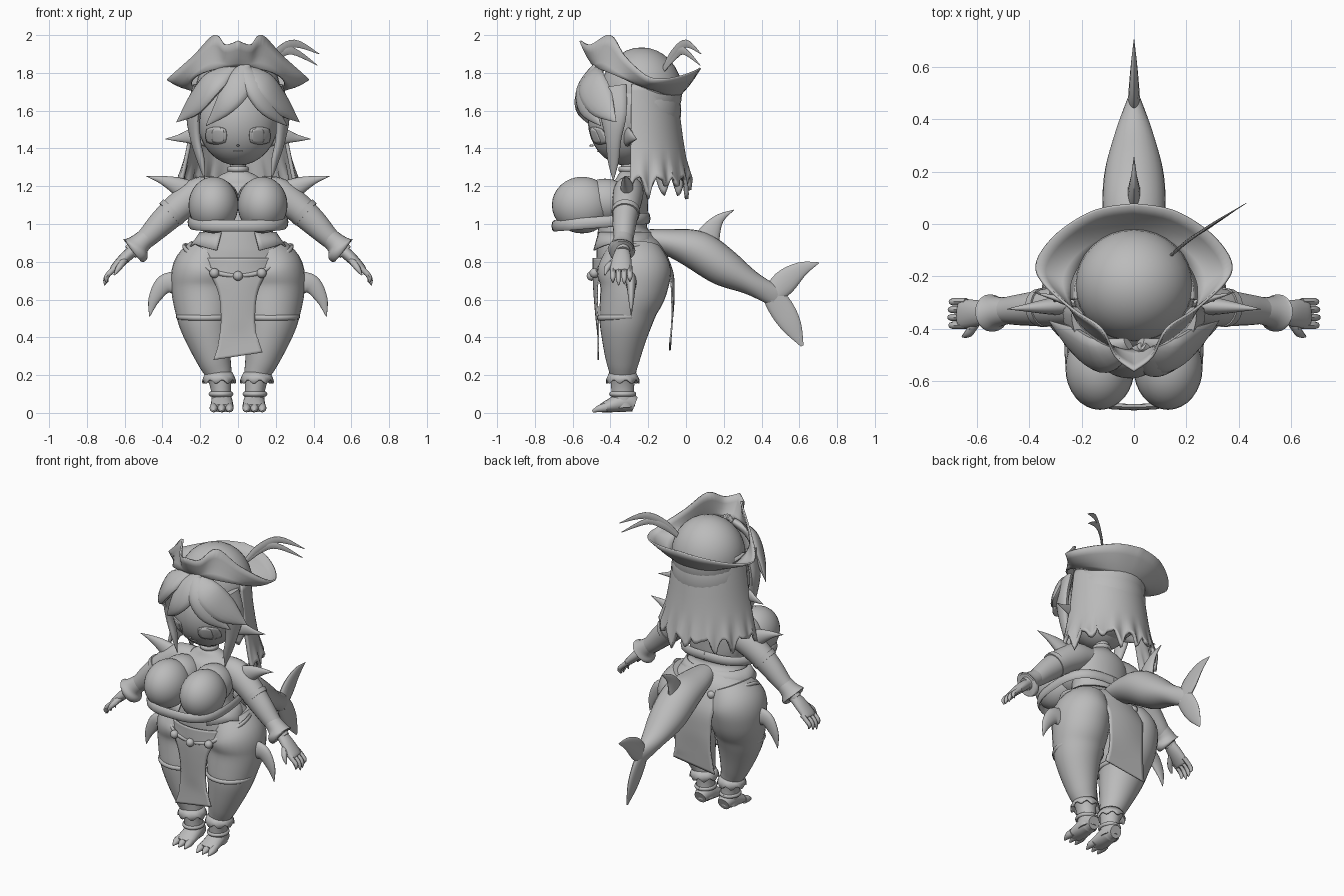
import bpy, bmesh, math
from mathutils import Vector as V

grey = bpy.data.materials.new("plain_grey")
grey.diffuse_color = (0.5, 0.5, 0.5, 1)


def finish(name, bm, solid=0.0):
    bmesh.ops.recalc_face_normals(bm, faces=bm.faces[:])
    me = bpy.data.meshes.new(name)
    bm.to_mesh(me)
    bm.free()
    me.materials.append(grey)
    for p in me.polygons:
        p.use_smooth = True
    me.set_sharp_from_angle(angle=math.radians(45))
    ob = bpy.data.objects.new(name, me)
    bpy.context.collection.objects.link(ob)
    if solid:
        m = ob.modifiers.new("thickness", 'SOLIDIFY')
        m.thickness, m.offset = solid, 0
    return ob


def spline(pts, steps=5):
    """Smooth interpolation through points of any dimension."""
    out, n = [], len(pts)
    for i in range(n - 1):
        p0, p1, p2, p3 = pts[max(i - 1, 0)], pts[i], pts[i + 1], pts[min(i + 2, n - 1)]
        for k in range(steps):
            t = k / steps
            out.append([0.5 * (2 * b + (c - a) * t + (2 * a - 5 * b + 4 * c - d) * t * t
                        + (3 * b - a - 3 * c + d) * t ** 3) for a, b, c, d in zip(p0, p1, p2, p3)])
    return out + [list(pts[-1])]


def sweep(name, rows, ref=None, side=1, n=16, steps=5):
    """Elliptic tube; rows are x, y, z, half size along ref, half size across."""
    rows = spline(rows, steps)
    P = [V((r[0] * side, r[1], r[2])) for r in rows]
    bm, rings = bmesh.new(), []
    for i, r in enumerate(rows):
        t = (P[min(i + 1, len(P) - 1)] - P[max(i - 1, 0)]).normalized()
        u = V((ref[0] * side, ref[1], ref[2])) if ref else P[i] - V((0, -.3, 1.55))
        u = (u - t * u.dot(t)).normalized()
        w = t.cross(u)
        a, b = max(r[3], .001), max(r[4], .001)
        rings.append([bm.verts.new(P[i] + u * a * math.cos(q) + w * b * math.sin(q))
                      for q in (2 * math.pi * k / n for k in range(n))])
    for A, B in zip(rings, rings[1:]):
        for k in range(n):
            bm.faces.new((A[k], A[(k + 1) % n], B[(k + 1) % n], B[k]))
    bm.faces.new(rings[0])
    bm.faces.new(rings[-1])
    return finish(name, bm)


def pair(name, rows, ref=None, n=16):
    for s, tag in ((1, "left"), (-1, "right")):
        sweep(f"{name}_{tag}", rows, ref, s, n)


def ball(name, c, r, seg=32):
    bm = bmesh.new()
    bmesh.ops.create_uvsphere(bm, u_segments=seg, v_segments=seg // 2, radius=1)
    for v in bm.verts:
        v.co = V(c) + V((v.co.x * r[0], v.co.y * r[1], v.co.z * r[2]))
    return finish(name, bm)


def ring(name, c, rx, ry, h, w, tilt=0, e=1.0):
    rows = []
    for k in range(33):
        q = 2 * math.pi * k / 32 + math.pi / 2
        s, co = math.sin(q), math.cos(q)
        y = ry * math.copysign(abs(s) ** e, s)
        rows.append((c[0] + rx * math.copysign(abs(co) ** e, co), c[1] + y, c[2] + tilt * y, h, w))
    return sweep(name, rows, (0, 0, 1), n=8, steps=1)


def grid(name, rows, solid, closed=False):
    bm = bmesh.new()
    vs = [[bm.verts.new(p) for p in r] for r in rows]
    for A, B in zip(vs, vs[1:]):
        for k in range(len(A) - (0 if closed else 1)):
            j = (k + 1) % len(A)
            bm.faces.new((A[k], A[j], B[j], B[k]))
    return finish(name, bm, solid)


# Torso, neck and legs
sweep("torso", [(0, -.28, .70, .22, .17), (0, -.29, .80, .30, .19), (0, -.32, .89, .23, .16),
                (0, -.335, .98, .18, .13), (0, -.32, 1.1, .19, .12), (0, -.3, 1.2, .17, .10),
                (0, -.3, 1.26, .09, .06), (0, -.3, 1.29, .045, .045), (0, -.3, 1.38, .045, .045)],
      (1, 0, 0), n=32)
ring("collar", (0, -.3, 1.29), .05, .05, .014, .008)
pair("leg", [(.14, -.28, .86, .12, .15), (.18, -.275, .76, .165, .195), (.185, -.28, .66, .168, .18),
             (.178, -.305, .56, .158, .155), (.17, -.32, .48, .143, .14), (.15, -.33, .38, .118, .115),
             (.125, -.335, .28, .09, .09), (.1, -.335, .2, .068, .068), (.09, -.335, .12, .053, .06),
             (.085, -.33, .03, .055, .06)], (1, 0, 0), n=28)
pair("foot", [(.085, -.27, .045, .04, .04), (.085, -.32, .06, .055, .055), (.085, -.39, .042, .06, .04),
              (.085, -.45, .024, .06, .022)], (1, 0, 0))
for i in range(3):
    x = .045 + .042 * i
    pair(f"toe_{i}", [(x, -.42, .03, .02, .025), (x, -.46, .022, .021, .02), (x, -.495, .008, .004, .006)],
         (1, 0, 0), 10)

# Leg bands, ruffles and thigh fins
for s, tag in ((1, "left"), (-1, "right")):
    ring("thigh_band_" + tag, (s * .172, -.317, .51), .147, .145, .014, .01, .05)
    ring("ankle_band_" + tag, (s * .09, -.335, .1), .057, .063, .012, .009)
    rows = []
    for z, r in ((.215, .066), (.19, .078), (.165, .086)):
        rows.append([(s * .1 + r * math.cos(q), -.335 + r * math.sin(q), z + (.01 * math.sin(q * 8) if z < .17 else 0))
                     for q in (math.pi * k / 24 for k in range(48))])
    grid("ankle_ruffle_" + tag, rows, .008, True)
pair("thigh_fin", [(.32, -.29, .69, .03, .06), (.39, -.29, .68, .025, .05), (.445, -.29, .6, .015, .03),
                   (.468, -.29, .51, .001, .002)], (0, 1, 0))

# Bust and chest wrap
for s, tag in ((1, "left"), (-1, "right")):
    ball("bust_" + tag, (s * .13, -.55, 1.1), (.132, .16, .15))
    ball("bust_root_" + tag, (s * .115, -.43, 1.12), (.12, .14, .12))
ring("chest_wrap", (0, -.45, 1.01), .255, .25, .03, .012, .08, .7)

# Arms, cuffs and hands
pair("arm", [(.1, -.3, 1.19, .07, .06), (.2, -.305, 1.165, .08, .085), (.3, -.315, 1.1, .075, .08),
             (.4, -.325, 1.01, .064, .07), (.48, -.33, .93, .053, .055), (.57, -.335, .85, .034, .04)],
     (0, 1, 0), 20)
pair("arm_band", [(.34, -.318, 1.07, .076, .082), (.362, -.32, 1.05, .073, .08)], (0, 1, 0), 20)
pair("cuff", [(.47, -.33, .94, .05, .05), (.52, -.335, .895, .058, .058), (.545, -.34, .865, .072, .082),
              (.555, -.34, .856, .06, .07)], (0, 1, 0), 20)
pair("palm", [(.55, -.335, .865, .035, .03), (.6, -.34, .82, .05, .03), (.655, -.345, .765, .055, .022),
              (.665, -.345, .752, .05, .015)], (0, 1, 0))
for i in range(4):
    y = -.387 + .03 * i
    d = .014 * abs(i - 1.3)
    pair(f"finger_{i}", [(.64, y, .775, .014, .016), (.685, y, .735, .014, .014),
                         (.703 - d * .3, y, .70 + d * .6, .012, .012), (.71 - d, y, .67 + d, .002, .002)], (0, 1, 0), 8)
pair("thumb", [(.6, -.37, .81, .018, .018), (.63, -.415, .77, .017, .017), (.655, -.43, .73, .004, .004)],
     (1, 0, 0), 8)
pair("shoulder_fin", [(.25, -.31, 1.16, .04, .07), (.33, -.315, 1.205, .03, .045), (.41, -.32, 1.235, .015, .02),
                      (.485, -.325, 1.252, .001, .001)], (0, 1, 0))

# Waist cloth flaps, belt and beads
rows = []
for f in (0, .5, 1):
    row = []
    for k in range(49):
        q = math.radians(-64 + 308 * k / 48)
        z = .955 - f * (.06 + .035 * abs(((k / 6) % 2) - 1))
        row.append(((.2 + .055 * f) * math.cos(q), -.33 + (.145 + .03 * f) * math.sin(q), z))
    rows.append(row)
grid("waist_flaps", rows, .008)
pair("belt", [(0, -.49, .725, .012, .01), (.12, -.475, .745, .012, .01), (.23, -.415, .82, .012, .01),
              (.285, -.31, .885, .012, .01), (.2, -.175, .87, .012, .01), (0, -.12, .845, .012, .01)],
     (0, 0, 1), 8)
for i, (x, y, z) in enumerate(((0, -.5, .725), (.125, -.485, .74), (-.125, -.485, .74), (-.1, -.125, .83))):
    ball(f"belt_bead_{i}", (x, y, z), (.026, .026, .026), 16)


def cloth(name, rows):
    out = []
    for z, y, w, bend in spline(rows):
        out.append([(w * k / 6, y + bend * (k / 6) ** 2, z + .02 * k / 6 * (z < .4)) for k in range(-6, 7)])
    grid(name, out, .008)


cloth("front_cloth", [(.82, -.49, .22, .09), (.72, -.49, .14, .03), (.62, -.485, .1, .015),
                      (.5, -.475, .09, .01), (.4, -.465, .1, .0), (.3, -.465, .13, .0)])
cloth("back_cloth", [(.87, -.12, .18, -.06), (.74, -.07, .14, -.02), (.6, -.065, .13, -.01),
                     (.47, -.075, .13, 0), (.35, -.085, .15, 0)])

# Shark tail
sweep("tail", [(0, -.24, .92, .06, .05), (0, -.1, .905, .1, .07), (0, .06, .86, .12, .105),
               (0, .2, .77, .112, .1), (0, .34, .69, .075, .065), (0, .45, .63, .035, .055),
               (0, .5, .61, .015, .05)], (1, 0, 0), n=24)
sweep("tail_fin_top", [(0, .44, .6, .025, .05), (0, .52, .69, .02, .065), (0, .61, .76, .012, .04),
                       (0, .705, .795, .001, .002)], (1, 0, 0))
sweep("tail_fin_bottom", [(0, .44, .65, .025, .05), (0, .5, .56, .02, .065), (0, .56, .46, .014, .053),
                          (0, .615, .355, .001, .008)], (1, 0, 0))
sweep("dorsal_fin", [(0, .09, .86, .03, .085), (0, .13, .96, .022, .055), (0, .18, 1.03, .012, .025),
                     (0, .255, 1.075, .001, .001)], (1, 0, 0))

# Head, ears and face plates
HC, HR = (0, -.32, 1.55), (.215, .2, .24)
ball("head", HC, HR)
pair("ear", [(.17, -.31, 1.46, .025, .05), (.24, -.3, 1.465, .018, .042), (.31, -.28, 1.455, .01, .02),
             (.385, -.26, 1.45, .001, .001)], (0, 1, 0))
ball("nose", (0, -.5, 1.415), (.008, .012, .006), 12)


def face_plate(name, cx, cz, w, h, lift):
    rows = []
    for j in range(7):
        v = j / 3 - 1
        row = []
        for i in range(9):
            u = i / 4 - 1
            x, z = cx + w * u * (1 - .12 * v * v), cz + h * v * (1 - .25 * u * u)
            k = 1 - (x / HR[0]) ** 2 - ((z - HC[2]) / HR[2]) ** 2
            row.append((x, HC[1] - HR[1] * math.sqrt(max(k, 0)) - lift, z))
        rows.append(row)
    grid(name, rows, .006)


for s, tag in ((1, "left"), (-1, "right")):
    face_plate("eye_" + tag, s * .115, 1.468, .055, .046, .002)
    face_plate("iris_" + tag, s * .105, 1.466, .032, .04, .006)
face_plate("mouth", 0, 1.385, .025, .003, .002)

# Hair cap, fringe, side locks and long back hair
ball("hair_cap", (0, -.25, 1.6), (.235, .225, .26))
pair("fringe_outer", [(.02, -.46, 1.83, .02, .03), (.13, -.5, 1.75, .035, .085), (.225, -.45, 1.64, .03, .08),
                      (.325, -.37, 1.54, .001, .002)])
sweep("fringe_centre", [(.04, -.47, 1.84, .02, .03), (0, -.53, 1.74, .035, .08), (-.07, -.55, 1.63, .028, .06),
                        (-.17, -.5, 1.52, .001, .002)])
sweep("fringe_sweep", [(.02, -.47, 1.84, .02, .03), (.09, -.53, 1.73, .035, .07), (.16, -.52, 1.62, .028, .06),
                       (.26, -.45, 1.52, .001, .002)])
pair("side_lock", [(.2, -.4, 1.72, .03, .09), (.235, -.385, 1.58, .03, .075), (.225, -.385, 1.45, .025, .045),
                   (.195, -.385, 1.33, .018, .03), (.175, -.385, 1.23, .001, .002)])
rows = []
for z, rx, ry in spline([(1.74, .22, .2), (1.6, .235, .225), (1.45, .255, .245), (1.3, .285, .27), (1.2, .31, .29)], 3):
    f = max(0, (1.36 - z) / .16)
    row = []
    for k in range(81):
        a = math.radians(-95 + 190 * k / 80)
        tooth = abs(((k / 4) % 2) - 1) * (.6 + .4 * math.sin(k * .55))
        wave = .008 * math.sin(k * math.pi / 4) * f
        row.append(((rx + wave) * math.sin(a), -.27 + (ry + wave) * math.cos(a), z + f * (.05 - .12 * tooth)))
    rows.append(row)
grid("back_hair", rows, .02)

# Three-cornered hat with feather
ball("hat_crown", (0, -.235, 1.7), (.225, .215, .235))
half = [(0, -.56, 1.97), (.07, -.505, 1.95), (.125, -.40, 2.0), (.235, -.325, 1.89), (.35, -.22, 1.79),
        (.37, -.14, 1.765), (.29, -.035, 1.78), (.15, .05, 1.81), (0, .075, 1.825)]
edge = spline(half, 5)
edge += [[-x, y, z] for x, y, z in edge[-2:0:-1]]
rows = []
for f in (0, .25, .5, .75, 1):
    row = []
    for x, y, z in edge:
        q = math.atan2(x / .37, -(y + .24) / .32)
        ix, iy = .245 * math.sin(q), -.27 - .21 * math.cos(q)
        iz = 1.635 - .405 * iy
        row.append((ix + (x - ix) * f, iy + (y - iy) * f, iz + (z - iz) * f - .06 * f * (1 - f)))
    rows.append(row)
grid("hat_brim", rows, .01, True)
across = (.57, -.82, 0)
sweep("feather_upper", [(.13, -.13, 1.8, .006, .01), (.2, -.07, 1.9, .006, .022), (.3, 0, 1.955, .005, .022),
                        (.42, .07, 1.95, .001, .002)][:3] + [(.43, .08, 1.9, .001, .002)], across, n=10)
sweep("feather_lower", [(.14, -.12, 1.81, .006, .01), (.21, -.06, 1.89, .006, .022), (.29, -.01, 1.915, .005, .02),
                        (.42, .075, 1.84, .001, .002)], across, n=10)
